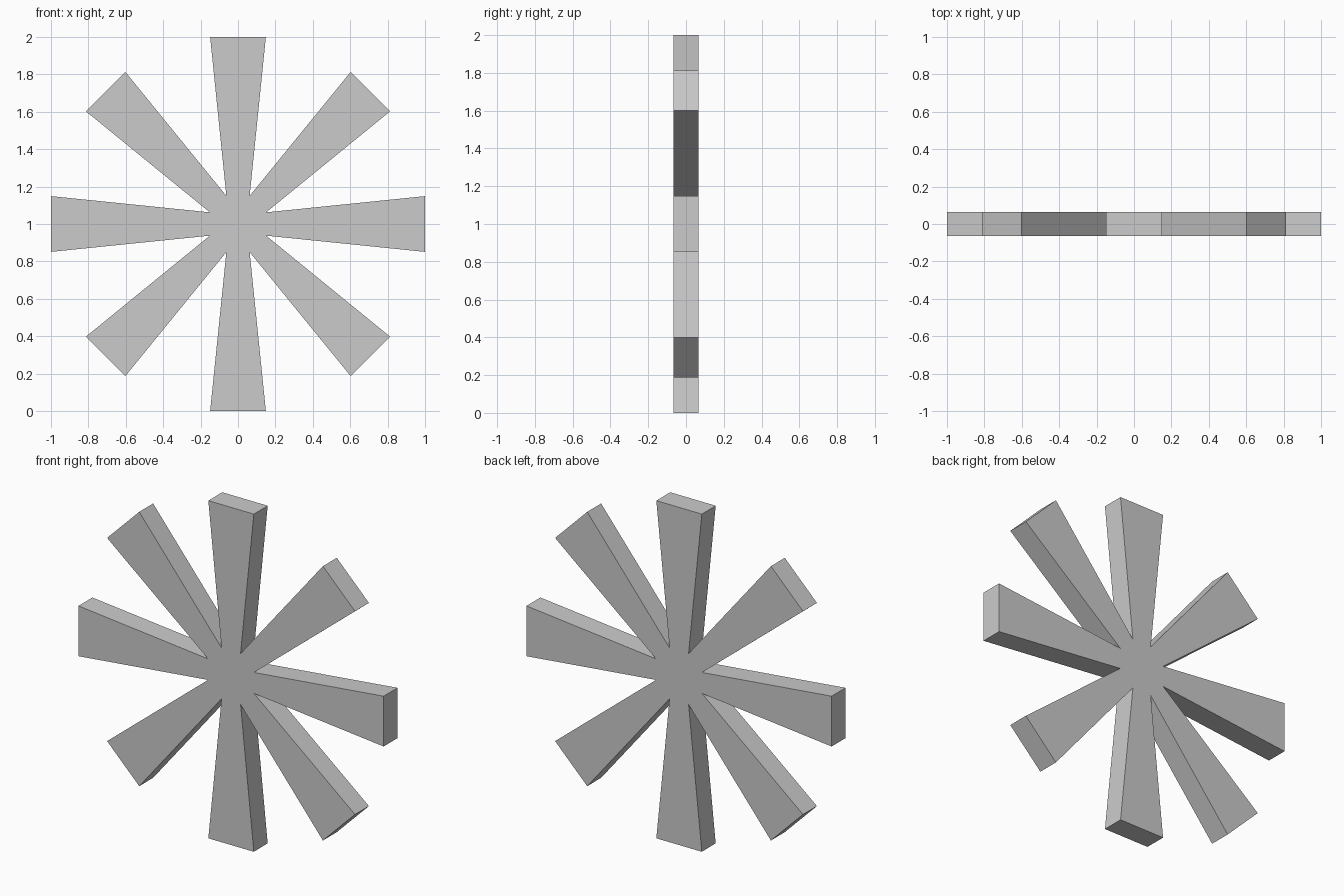
import bpy, bmesh
from math import cos, sin, radians

if "Cube" in bpy.data.objects:
    bpy.data.objects.remove(bpy.data.objects["Cube"])

ARMS = 8
CENTRE_Z = 1.0
TIP_DIST, TIP_HALF = 1.0, 0.149   # flat arm ends
NOTCH_R = 0.163                   # inner corners between arms
HALF_DEPTH = 0.065

# Outline in the front plane: two tip corners and one notch per arm
outline = []
step = 360 / ARMS
for i in range(ARMS):
    a = radians(i * step)
    for side in (-TIP_HALF, TIP_HALF):
        outline.append((TIP_DIST * cos(a) - side * sin(a),
                        TIP_DIST * sin(a) + side * cos(a)))
    n = radians((i + 0.5) * step)
    outline.append((NOTCH_R * cos(n), NOTCH_R * sin(n)))

# Extrude the outline through the depth
bm = bmesh.new()
face = bm.faces.new([bm.verts.new((x, -HALF_DEPTH, CENTRE_Z + z)) for x, z in outline])
result = bmesh.ops.extrude_face_region(bm, geom=[face], use_keep_orig=True)
verts = [g for g in result["geom"] if isinstance(g, bmesh.types.BMVert)]
bmesh.ops.translate(bm, verts=verts, vec=(0, 2 * HALF_DEPTH, 0))
bmesh.ops.recalc_face_normals(bm, faces=bm.faces)

mesh = bpy.data.meshes.new("eight_arm_star")
bm.to_mesh(mesh)
bm.free()
star = bpy.data.objects.new("eight_arm_star", mesh)
bpy.context.collection.objects.link(star)
